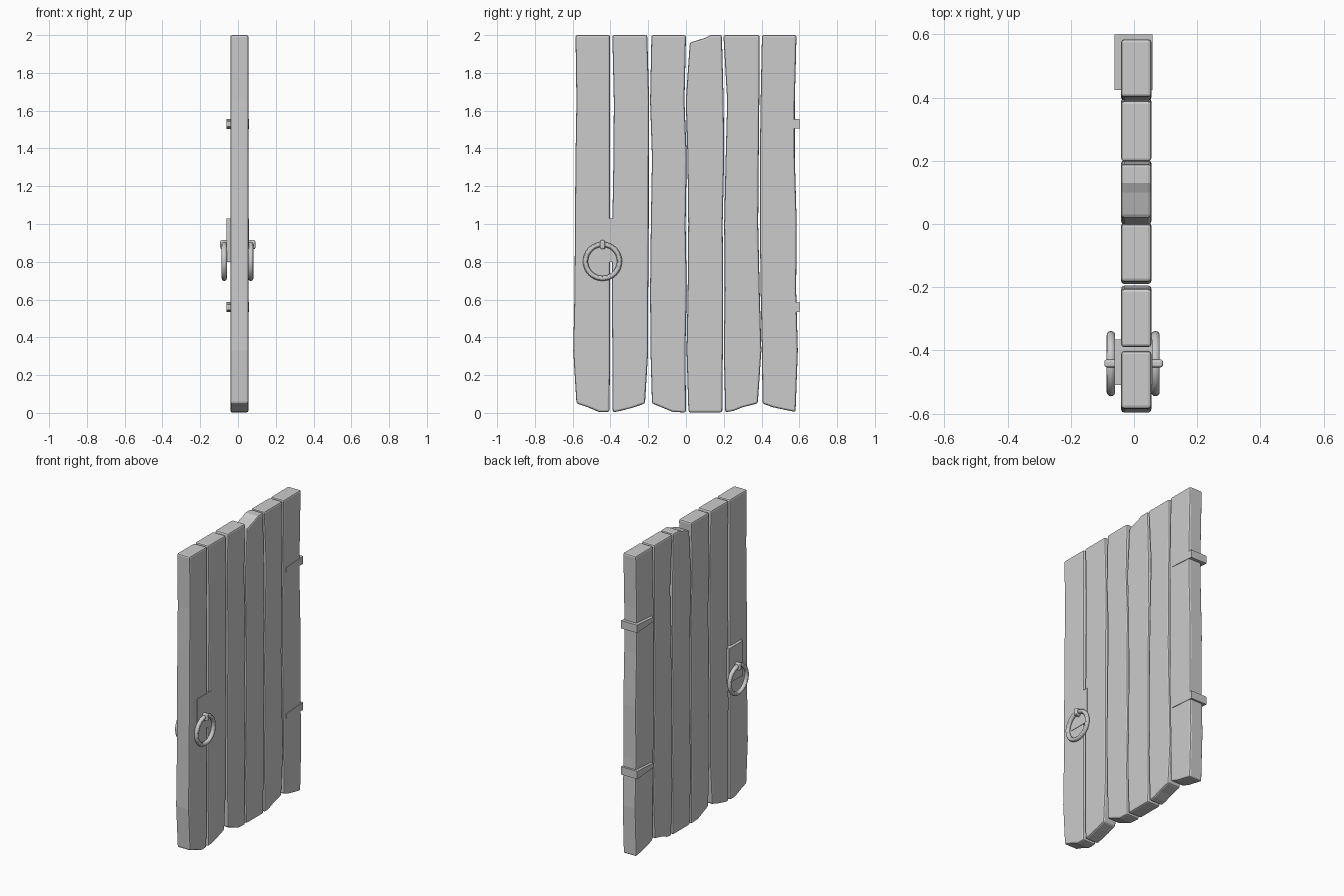
import bpy, bmesh, math

if "Cube" in bpy.data.objects:
    bpy.data.objects.remove(bpy.data.objects["Cube"])

X0, X1 = -0.041, 0.055          # back and front plank faces
LEVELS = [0.33, 0.65, 1.0, 1.35, 1.65]


def prism(name, outline, x0, x1, bevel=0.0, segments=2):
    """Extrude a (y, z) outline along x."""
    bm = bmesh.new()
    face = bm.faces.new([bm.verts.new((x0, y, z)) for y, z in outline])
    ext = bmesh.ops.extrude_face_region(bm, geom=[face])
    for v in ext["geom"]:
        if isinstance(v, bmesh.types.BMVert):
            v.co.x = x1
    bmesh.ops.recalc_face_normals(bm, faces=bm.faces)
    mesh = bpy.data.meshes.new(name)
    bm.to_mesh(mesh)
    bm.free()
    obj = bpy.data.objects.new(name, mesh)
    bpy.context.collection.objects.link(obj)
    if bevel:
        mod = obj.modifiers.new("bevel", "BEVEL")
        mod.width = bevel
        mod.segments = segments
        mod.limit_method = "ANGLE"
        mod.angle_limit = math.radians(40)
    return obj


# Planks: bottom edge, right side at LEVELS, top edge, left side at LEVELS
planks = [
    ([(-.58, .05), (-.52, .03), (-.46, .005), (-.405, .005)], [-.402, -.402, -.402, -.402, -.402],
     [(-.402, 2), (-.585, 2)], [-.597, -.59, -.588, -.585, -.58]),
    ([(-.388, .003), (-.35, .01), (-.28, .028), (-.217, .05)], [-.2, -.2, -.197, -.197, -.195],
     [(-.205, 2), (-.39, 2)], [-.39, -.392, -.39, -.384, -.382]),
    ([(-.18, .05), (-.13, .03), (-.07, .005), (.0, .002)], [-.003, .004, -.002, .004, -.008],
     [(.0, 2), (-.183, 2)], [-.188, -.19, -.186, -.18, -.19]),
    ([(.013, .003), (.192, .003)], [.195, .197, .194, .202, .199],
     [(.19, 2), (.13, 2), (.10, 1.985), (.02, 1.96)], [.003, .009, .012, .008, -.001]),
    ([(.208, .003), (.25, .01), (.3, .03), (.38, .05)], [.399, .39, .382, .385, .388],
     [(.39, 2), (.198, 2)], [.2, .205, .202, .21, .218]),
    ([(.405, .05), (.46, .03), (.53, .015), (.58, .005)], [.592, .583, .586, .576, .576],
     [(.585, 2), (.402, 2)], [.402, .395, .391, .391, .395]),
]
for i, (bottom, right, top, left) in enumerate(planks):
    outline = (bottom + list(zip(right, LEVELS)) + top
               + list(zip(left[::-1], LEVELS[::-1])))
    prism(f"plank_{i + 1}", outline, X0, X1, 0.01)

# Tapered hinge straps wrapping the hinge-side plank
for name, z in (("upper_hinge", 1.53), ("lower_hinge", 0.56)):
    prism(name, [(.425, z - .015), (.6, z - .026), (.6, z + .026), (.425, z + .015)],
          -0.061, 0.058)

# Lock plate showing on both faces
prism("lock_plate", [(-.51, .8), (-.365, .8), (-.365, 1.03), (-.51, 1.03)], -0.061, 0.058)

# Bar through the door that holds the rings
prism("ring_holder", [(-.454, .867), (-.429, .867), (-.429, .914), (-.454, .914)],
      -0.094, 0.092, 0.008, 3)

# Ring handle on each face
for name, x in (("back_ring", -0.073), ("front_ring", 0.068)):
    bpy.ops.mesh.primitive_torus_add(major_radius=0.09, minor_radius=0.0135,
                                     major_segments=32, minor_segments=12,
                                     location=(x, -0.442, 0.802),
                                     rotation=(0, math.radians(90), 0))
    bpy.context.object.name = name
    bpy.ops.object.shade_smooth_by_angle()
